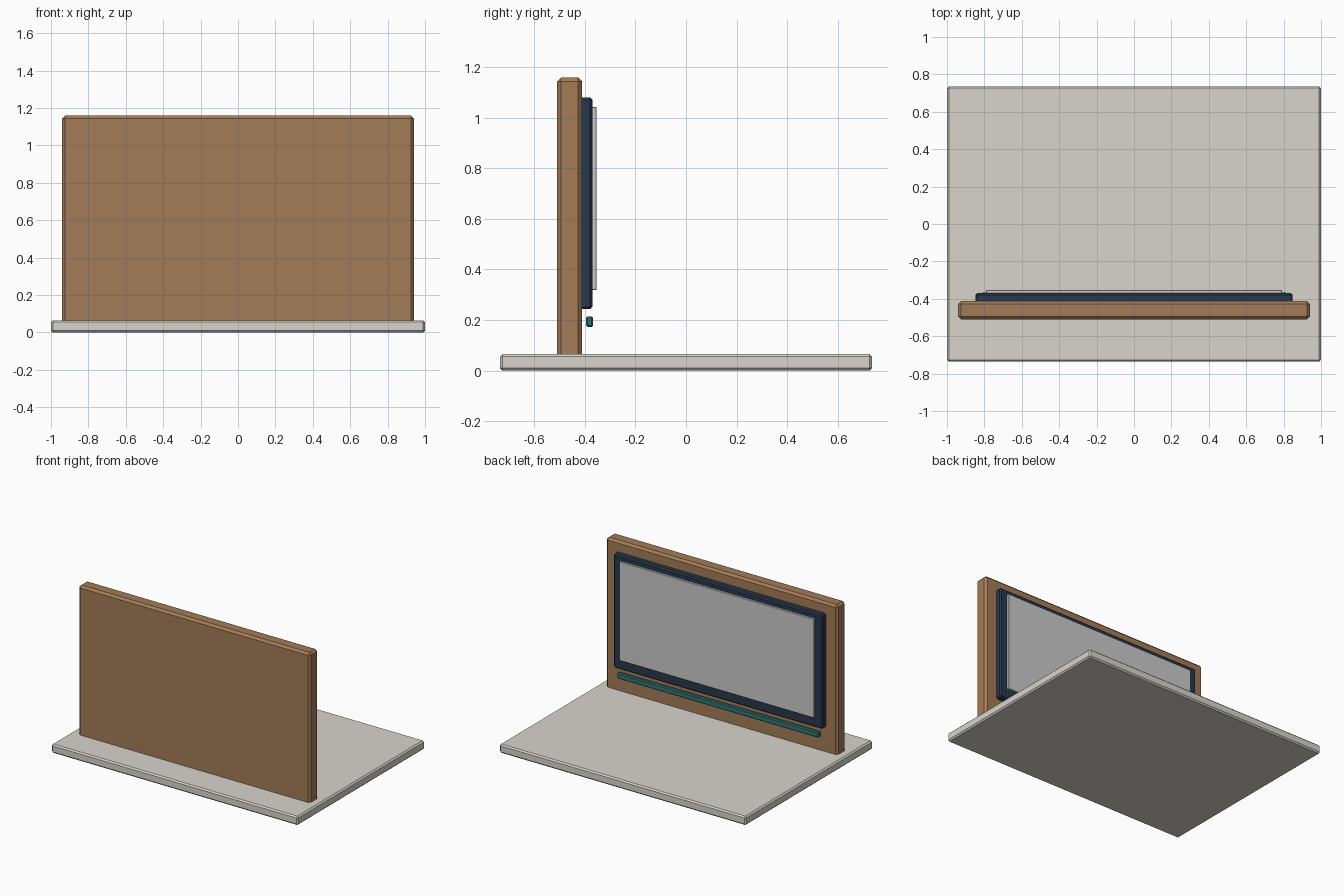
import bpy

if "Cube" in bpy.data.objects:
    bpy.data.objects.remove(bpy.data.objects["Cube"])


def material(name, rgb):
    m = bpy.data.materials.new(name)
    m.diffuse_color = (*rgb, 1)
    m.use_nodes = True
    m.node_tree.nodes["Principled BSDF"].inputs["Base Color"].default_value = m.diffuse_color
    return m


def box(name, x, y, z, bevel, mat=None):
    """Chamfered box from (min, max) ranges."""
    ranges = (x, y, z)
    bpy.ops.mesh.primitive_cube_add(size=1, location=[(a + b) / 2 for a, b in ranges])
    ob = bpy.context.object
    ob.name = name
    ob.scale = [b - a for a, b in ranges]
    bpy.ops.object.transform_apply(location=False, rotation=False, scale=True)
    if bevel:
        mod = ob.modifiers.new("chamfer", 'BEVEL')
        mod.width = bevel
        mod.segments = 1
    if mat:
        ob.data.materials.append(mat)
    return ob


stone = material("warm_white", (0.68, 0.66, 0.60))
wood = material("wood", (0.37, 0.20, 0.095))
navy = material("navy", (0.02, 0.04, 0.07))
teal = material("teal", (0.03, 0.18, 0.18))

# Floor slab
box("base", (-1, 1), (-0.736, 0.736), (0, 0.065), 0.01, stone)
# Upright panel, sunk slightly into the slab
box("back_panel", (-0.94, 0.94), (-0.51, -0.411), (0.045, 1.16), 0.016, wood)
# Display border and screen on the rear-facing side
box("screen_frame", (-0.848, 0.848), (-0.42, -0.37), (0.243, 1.08), 0.009, navy)
box("screen", (-0.79, 0.79), (-0.375, -0.354), (0.318, 1.043), 0.002)
# Slim bar under the display
box("lower_bar", (-0.818, 0.818), (-0.396, -0.367), (0.173, 0.215), 0.006, teal)
